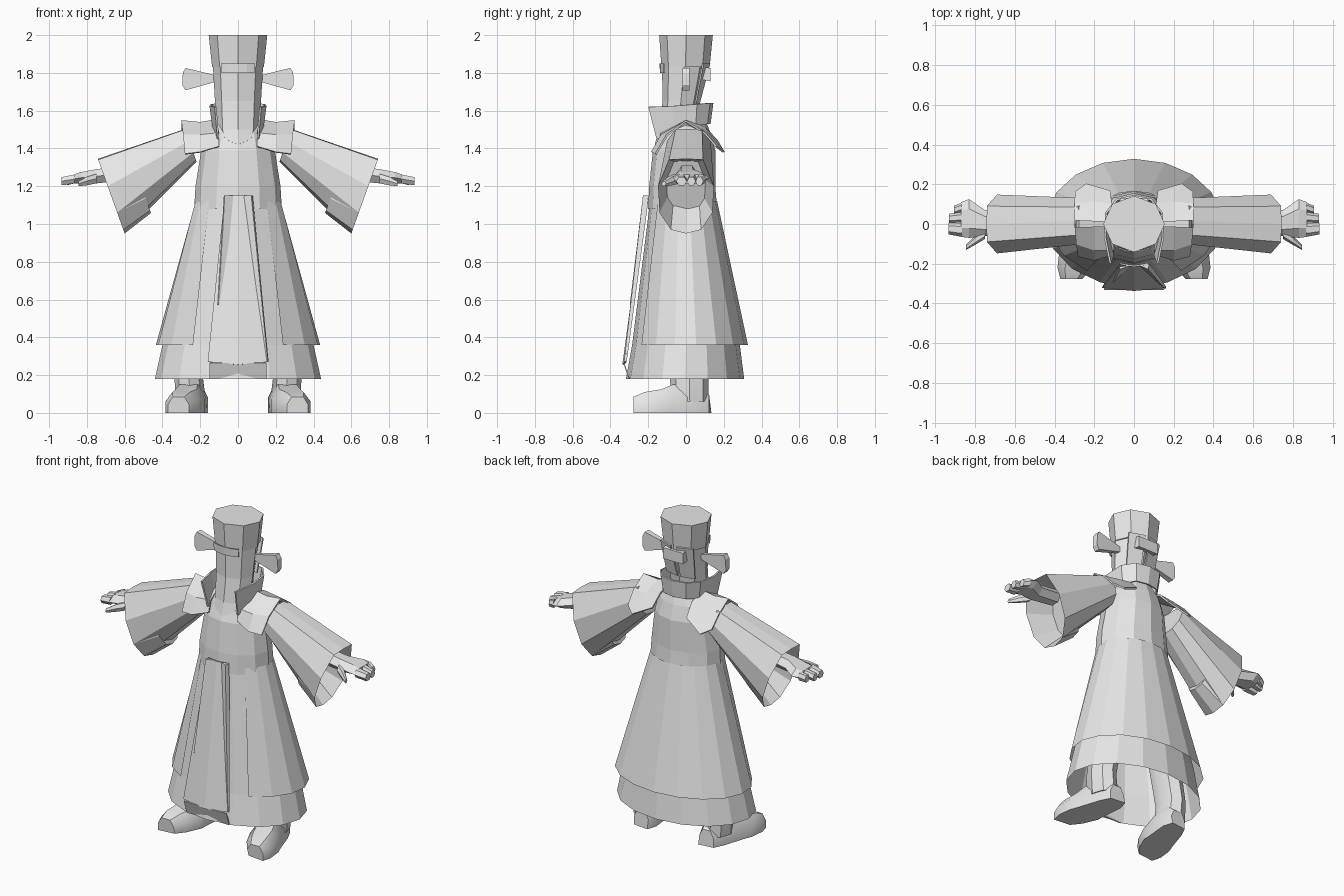
import bpy, bmesh, math
from mathutils import Vector

if "Cube" in bpy.data.objects:
    bpy.data.objects.remove(bpy.data.objects["Cube"])

grey = bpy.data.materials.new("pale_grey")
grey.diffuse_color = (0.8, 0.8, 0.8, 1)
grey.use_nodes = True
grey.node_tree.nodes["Principled BSDF"].inputs["Base Color"].default_value = grey.diffuse_color


def loft(name, rings, closed=True, cap0=False, cap1=False, mirror=False, smooth=None, thick=0):
    """Skin a list of equal-length point rings."""
    bm = bmesh.new()
    rows = [[bm.verts.new(p) for p in r] for r in rings]
    n = len(rows[0])
    for a, b in zip(rows, rows[1:]):
        for i in range(n if closed else n - 1):
            j = (i + 1) % n
            bm.faces.new((a[i], a[j], b[j], b[i]))
    if cap0:
        bm.faces.new(rows[0][::-1])
    if cap1:
        bm.faces.new(rows[-1])
    bmesh.ops.recalc_face_normals(bm, faces=bm.faces)
    me = bpy.data.meshes.new(name)
    bm.to_mesh(me)
    bm.free()
    me.materials.append(grey)
    ob = bpy.data.objects.new(name, me)
    bpy.context.collection.objects.link(ob)
    if smooth:
        bpy.ops.object.select_all(action='DESELECT')
        ob.select_set(True)
        bpy.context.view_layer.objects.active = ob
        bpy.ops.object.shade_smooth_by_angle(angle=math.radians(smooth))
    if thick:
        m = ob.modifiers.new("thickness", 'SOLIDIFY')
        m.thickness = thick
        m.offset = 0
    if mirror:
        m = ob.modifiers.new("mirror", 'MIRROR')
        m.use_mirror_merge = False
    return ob


def ring(z, rx, y0, y1, n=16, a0=-90, a1=270, cx=0, closed=True):
    """Ellipse (or arc) at height z, spanning y0..y1 in depth."""
    cy, ry = (y0 + y1) / 2, (y1 - y0) / 2
    out = []
    for i in range(n if closed else n + 1):
        a = math.radians(a0 + (a1 - a0) * i / n)
        out.append((cx + rx * math.cos(a), cy + ry * math.sin(a), z))
    return out


# Robe: inner skirt, open-fronted outer skirt, torso
loft("inner_skirt", [ring(1.12, .215, -.19, .15), ring(.36, .40, -.285, .285),
                     ring(.18, .44, -.318, .308)])
loft("outer_skirt", [ring(1.12, .228, -.195, .165, 14, -48, 228, closed=False),
                     ring(.36, .437, -.285, .328, 14, -57, 237, closed=False)], closed=False)
loft("torso", [ring(1.08, .232, -.2, .165, 12), ring(1.2, .225, -.195, .155, 12),
               ring(1.39, .195, -.175, .155, 12), ring(1.48, .17, -.14, .13, 12),
               ring(1.56, .1, -.1, .1, 12)], cap1=True)

# Front apron with hem and pleats
loft("apron", [[(-.07, -.2, 1.15), (0, -.212, 1.15), (.07, -.2, 1.15)],
               [(-.16, -.318, .27), (0, -.333, .255), (.16, -.318, .27)]],
     closed=False, thick=.008)
loft("apron_hem", [[(-.15, -.33, .265), (.15, -.33, .265)],
                   [(-.15, -.3, .18), (.15, -.3, .18)]], closed=False, thick=.006)
loft("left_pleat", [[(-.075, -.215, 1.15), (-.07, -.228, 1.15), (-.01, -.206, 1.15)],
                    [(-.108, -.29, .57), (-.104, -.298, .57), (-.1, -.29, .57)]],
     cap0=True, cap1=True)
loft("right_pleat", [[(.02, -.206, 1.15), (.07, -.228, 1.15), (.078, -.2, 1.15)],
                     [(.15, -.318, .27), (.157, -.328, .27), (.162, -.315, .27)]],
     cap0=True, cap1=True)

# Tall eight-sided hat with the long face and beard below it
loft("hat", [ring(1.83, .137, -.13, .125, 8), ring(2.0, .155, -.142, .142, 8)],
     cap0=True, cap1=True)
head = [ring(1.42, .1, -.165, .03, 8), ring(1.5, .115, -.145, .05, 8),
        ring(1.65, .122, -.124, .07, 8), ring(1.84, .133, -.127, .11, 8)]
head[0] = [(x, y, z + (.03 if abs(x) > .05 else 0)) for x, y, z in head[0]]
loft("face_and_beard", head, cap0=True, cap1=True)
loft("brow_band", [ring(1.80, .122, -.135, 0, 4, -135, -45, closed=False),
                   ring(1.85, .125, -.137, 0, 4, -135, -45, closed=False)],
     closed=False, thick=.006)
loft("hat_knot", [[(-.07, y, z), (.07, y, z), (.07, y, z + .07), (-.07, y, z + .07)]
                  for y, z in ((.06, 1.77), (.13, 1.755))], cap1=True)
loft("hat_back_flap", [[(.01, .07, 1.64), (.1, .05, 1.64)],
                       [(.02, .125, 1.85), (.115, .09, 1.85)]],
     closed=False, mirror=True, thick=.008)

# Side wings of the hat
loft("hat_wing", [[(.11, y, 1.785), (.11, y, 1.755), (.278, y * 1.6, 1.708),
                   (.295, y * 1.6, 1.735), (.292, y * 1.6, 1.80), (.278, y * 1.6, 1.826)]
                  for y in (-.012, .012)], cap0=True, cap1=True, mirror=True)

# Standing collar, open at the throat
low, top = [], []
for x, y, z0, z1 in ((.11, -.155, 1.45, 1.62), (.135, -.06, 1.49, 1.625),
                     (.13, .05, 1.52, 1.635), (.08, .11, 1.53, 1.64), (0, .125, 1.53, 1.64)):
    low.append((x * .95, y, z0))
    top.append((x * 1.08, y * 1.12 - (.025 if y < -.1 else 0), z1))
arc = lambda h: h + [(-x, y, z) for x, y, z in h[-2::-1]]
loft("collar", [arc(low), arc(top)], closed=False, thick=.01)

# Shoulder flaps draped over the sleeve tops
loft("shoulder_flap", [
    [(.10, -.15, 1.41), (.10, -.13, 1.48), (.11, 0, 1.55), (.11, .10, 1.51), (.12, .165, 1.44)],
    [(.20, -.18, 1.38), (.20, -.13, 1.47), (.20, 0, 1.535), (.20, .11, 1.49), (.24, .20, 1.38)],
    [(.28, -.16, 1.37), (.29, -.10, 1.47), (.30, 0, 1.545), (.30, .10, 1.48), (.295, .16, 1.41)]],
    closed=False, mirror=True, thick=.01)

# Wide hanging sleeves with a hollow cuff
half = [(.09, 1.34), (.148, 1.2), (.14, 1.06), (.08, .97)]
cuff = half + [(0, .95)] + [(-y, z) for y, z in half[::-1]] + [(0, 1.345)]
shoulder = [(.22 + (z - .95) * .15, y * .78 + .015, 1.33 + (z - .95) * .44) for y, z in cuff]
end = [(.60 + (z - .95) * .36, y, z) for y, z in cuff]
mid = sum((Vector(p) for p in end), Vector()) / len(end)
inner = [tuple(mid + (Vector(p) - mid) * .7 + Vector((-.16, 0, .05))) for p in end]
loft("sleeve", [shoulder, end, inner], cap0=True, cap1=True, mirror=True)


# Hands: palm, fingers and thumb
def section(x, y0, y1, z0, z1):
    m, d = (y0 + y1) / 2, (y1 - y0) / 4
    zm = (z0 + z1) / 2
    return [(x, y0, zm), (x, m - d, z0), (x, m + d, z0), (x, y1, zm), (x, m + d, z1), (x, m - d, z1)]


loft("palm", [section(.60, -.05, .06, 1.23, 1.31), section(.75, -.06, .07, 1.215, 1.29),
              section(.83, -.07, .125, 1.215, 1.275), section(.87, -.065, .11, 1.215, 1.262)],
     cap0=True, cap1=True, mirror=True)
for nm, y0, y1, tip in (("front_fingers", -.065, .005, .935), ("middle_fingers", .007, .06, .932),
                        ("back_finger", .062, .108, .905)):
    loft(nm, [section(.865, y0, y1, 1.215, 1.262), section(tip, y0 * .8, y1 * .85, 1.205, 1.248)],
         cap0=True, cap1=True, mirror=True)
loft("thumb", [section(.75, -.075, -.02, 1.215, 1.265), section(.80, -.105, -.06, 1.205, 1.25),
               section(.845, -.13, -.105, 1.2, 1.225)], cap0=True, cap1=True, mirror=True)

# Boots turned slightly outward, with legs running up under the robe
loft("leg", [ring(.06, .08, -.08, .12, 8, cx=.25), ring(.2, .075, -.085, .12, 8, cx=.262),
             ring(.6, .085, -.09, .12, 8, cx=.19)], cap0=True, cap1=True, mirror=True, smooth=35)
boot = []
for y, cx, w, h in ((.122, .23, .05, .1), (.06, .235, .075, .15), (-.07, .262, .09, .15),
                    (-.13, .275, .1, .125), (-.22, .3, .085, .11), (-.278, .315, .055, .085)):
    s = -.35 * .12
    boot.append([(cx - w, y + s * -.3, 0), (cx + w, y, 0), (cx + w, y, h * .55),
                 (cx + w * .55, y, h), (cx - w * .55, y, h), (cx - w, y, h * .55)])
loft("boot", boot, cap0=True, cap1=True, mirror=True, smooth=40)
